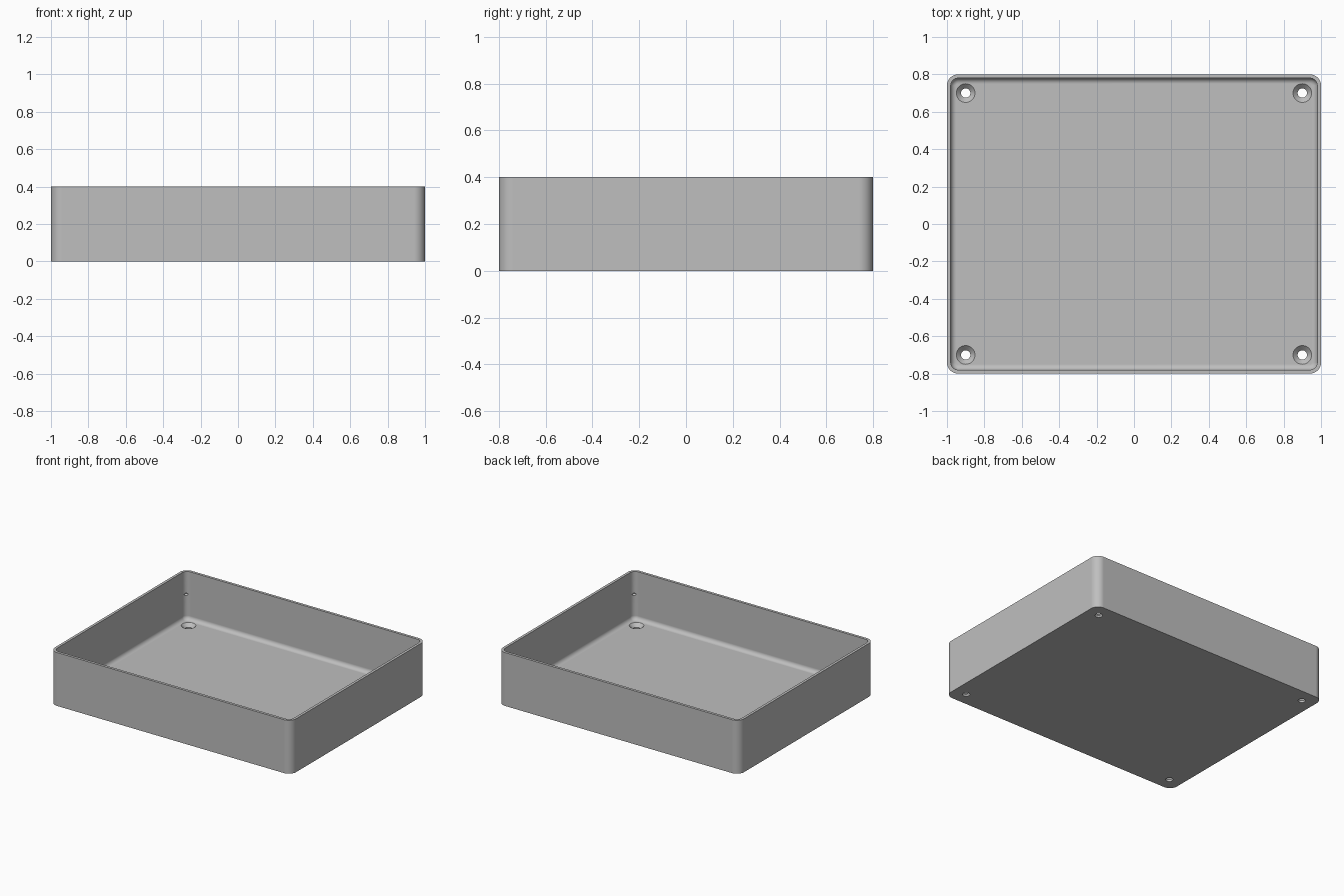
import bpy, bmesh, math

if "Cube" in bpy.data.objects:
    bpy.data.objects.remove(bpy.data.objects["Cube"], do_unlink=True)

W, D, H = 1.0, 0.8, 0.4          # half width, half depth, height
WALL, FLOOR = 0.02, 0.04
CORNER, FILLET = 0.06, 0.03
STEPS = 10

grey = bpy.data.materials.new("plain grey")
grey.use_nodes = True
colour = (0.52, 0.52, 0.52, 1)
grey.diffuse_color = colour
grey.node_tree.nodes["Principled BSDF"].inputs["Base Color"].default_value = colour


def new_object(name, bm):
    bmesh.ops.recalc_face_normals(bm, faces=bm.faces[:])
    mesh = bpy.data.meshes.new(name)
    bm.to_mesh(mesh)
    bm.free()
    mesh.materials.append(grey)
    obj = bpy.data.objects.new(name, mesh)
    bpy.context.collection.objects.link(obj)
    return obj


def skin(bm, rings):
    """Join closed rings of points in order and cap both ends."""
    loops = [[bm.verts.new(p) for p in ring] for ring in rings]
    for a, b in zip(loops, loops[1:]):
        for i in range(len(a)):
            j = (i + 1) % len(a)
            bm.faces.new((a[i], a[j], b[j], b[i]))
    bm.faces.new(loops[0])
    bm.faces.new(loops[-1])


def rounded_ring(inset, z):
    radius = CORNER - inset
    points = []
    for quarter, (sx, sy) in enumerate([(1, 1), (-1, 1), (-1, -1), (1, -1)]):
        for i in range(STEPS + 1):
            a = (quarter + i / STEPS) * math.pi / 2
            points.append((sx * (W - CORNER) + radius * math.cos(a),
                           sy * (D - CORNER) + radius * math.sin(a), z))
    return points


def circle_ring(x, y, radius, z, sides=32):
    angles = [2 * math.pi * i / sides for i in range(sides)]
    return [(x + radius * math.cos(a), y + radius * math.sin(a), z) for a in angles]


# Open tray: outer wall, rim, inner wall, floor fillet and floor
rings = [rounded_ring(0, 0), rounded_ring(0, H), rounded_ring(WALL, H)]
for i in range(9):
    a = i / 8 * math.pi / 2
    rings.append(rounded_ring(WALL + FILLET * (1 - math.cos(a)),
                              FLOOR + FILLET * (1 - math.sin(a))))
bm = bmesh.new()
skin(bm, rings)
tray = new_object("tray", bm)

# Cutters: countersunk screw holes, and a small notch in each inner corner
bm = bmesh.new()
for sx in (-1, 1):
    for sy in (-1, 1):
        x, y = sx * 0.9, sy * 0.7
        skin(bm, [circle_ring(x, y, 0.025, -0.02),
                  circle_ring(x, y, 0.025, 0.015),
                  circle_ring(x, y, 0.05, FLOOR),
                  circle_ring(x, y, 0.05, FLOOR + 0.02)])
        ball = bmesh.ops.create_uvsphere(bm, u_segments=16, v_segments=8, radius=0.014)
        bmesh.ops.scale(bm, verts=ball["verts"], vec=(1, 1, 0.6))
        bmesh.ops.translate(bm, verts=ball["verts"], vec=(sx * 0.966, sy * 0.766, 0.23))
cutter = new_object("hole_cutter", bm)
cutter.hide_render = True

bpy.ops.object.select_all(action="DESELECT")
tray.select_set(True)
bpy.context.view_layer.objects.active = tray
cut = tray.modifiers.new("screw holes", "BOOLEAN")
cut.operation, cut.solver, cut.object = "DIFFERENCE", "EXACT", cutter
bpy.ops.object.modifier_apply(modifier=cut.name)
bpy.data.objects.remove(cutter, do_unlink=True)

# Smooth the rounds while keeping the flats and edges crisp
bpy.ops.object.shade_smooth_by_angle(angle=math.radians(30))
weighted = tray.modifiers.new("flat panels", "WEIGHTED_NORMAL")
weighted.keep_sharp = True
